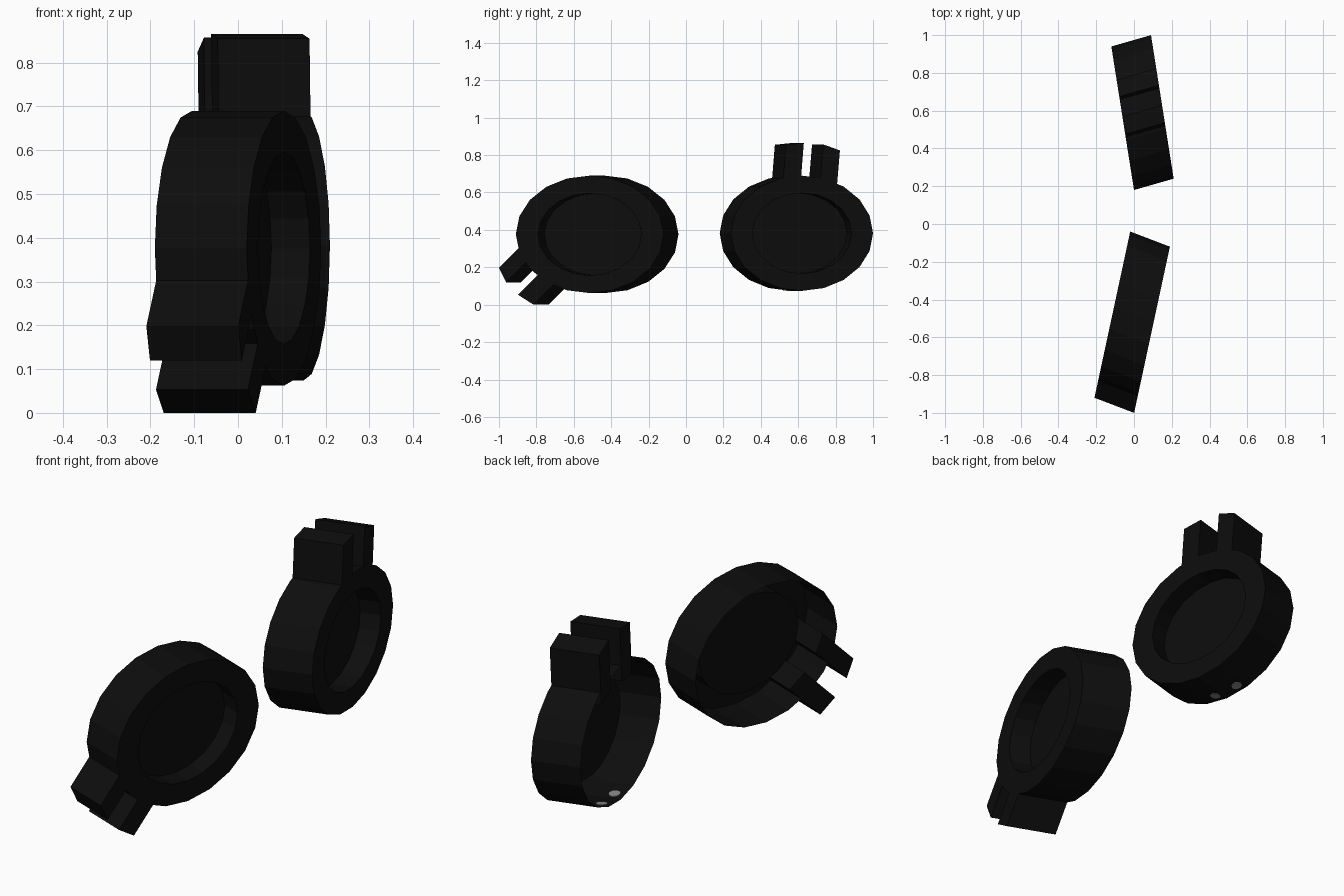
import bpy, bmesh, math
from mathutils import Vector

if "Cube" in bpy.data.objects:
    bpy.data.objects.remove(bpy.data.objects["Cube"])


def material(name, v):
    m = bpy.data.materials.new(name)
    m.diffuse_color = (v, v, v, 1)
    m.use_nodes = True
    m.node_tree.nodes["Principled BSDF"].inputs["Base Color"].default_value = m.diffuse_color
    return m


BLACK = material("black", 0.004)
GREY = material("grey", 0.25)
SIDES = 20


def finish(bm, name, mat):
    bmesh.ops.recalc_face_normals(bm, faces=bm.faces[:])
    me = bpy.data.meshes.new(name)
    bm.to_mesh(me)
    bm.free()
    me.materials.append(mat)
    ob = bpy.data.objects.new(name, me)
    bpy.context.collection.objects.link(ob)
    return ob


class Frame:
    """Skewed frame of one housing: u across, v up, w through the thickness."""
    def __init__(self, centre, across, height, through):
        self.c, self.e, self.h, self.a = (Vector(centre), Vector(across), height,
                                          Vector(through))

    def at(self, u, v, w):
        return self.c + self.e * u + Vector((0, 0, self.h * v)) + self.a * w

    def yz(self, y, z):
        return (y - self.c.y) / self.e.y, (z - self.c.z) / self.h


def housing(name, f):
    # thin shell open at the back, with a front rim and a recessed floor
    bm = bmesh.new()
    rings = []
    for r, w in [(1, -0.5), (1, 0.5), (0.7, 0.5), (0.7, 0.08)]:
        rings.append([bm.verts.new(f.at(r * math.cos(t), r * math.sin(t), w))
                      for t in [math.tau * i / SIDES for i in range(SIDES)]])
    for p, q in zip(rings, rings[1:]):
        for i in range(SIDES):
            j = (i + 1) % SIDES
            bm.faces.new((p[i], p[j], q[j], q[i]))
    bm.faces.new(rings[-1])
    finish(bm, name, BLACK)


def prism(name, f, uv, mat):
    # extrude a profile through the whole thickness
    bm = bmesh.new()
    lo, hi = ([bm.verts.new(f.at(u, v, w)) for u, v in uv] for w in (-0.5, 0.5))
    n = len(uv)
    for i in range(n):
        j = (i + 1) % n
        bm.faces.new((lo[i], lo[j], hi[j], hi[i]))
    bm.faces.new(lo)
    bm.faces.new(hi)
    finish(bm, name, mat)


def spot(name, f, u0, w0):
    # small plate lying on the underside of the shell
    bm = bmesh.new()
    rows = []
    for d in (-0.01, 0.01):
        row = []
        for i in range(10):
            t = math.tau * i / 10
            u = u0 + 0.065 * math.cos(t)
            row.append(bm.verts.new(f.at(u, -1 + 0.158 * abs(u) + d,
                                         w0 + 0.11 * math.sin(t))))
        rows.append(row)
        bm.faces.new(row)
    for i in range(10):
        j = (i + 1) % 10
        bm.faces.new((rows[0][i], rows[0][j], rows[1][j], rows[1][i]))
    finish(bm, name, GREY)


front = Frame((0, -0.475, 0.376), (0.085, 0.395, 0), 0.314, (0.21, -0.08, 0))
rear = Frame((0.045, 0.59, 0.382), (-0.06, 0.38, 0), 0.308, (0.21, 0.06, 0))
housing("front_housing", front)
housing("rear_housing", rear)

# pairs of mounting lugs: two tip corners and the vector to the base (y, z)
lugs = [
    ("front_lug_upper", front, (-0.96, 0.198), (-0.922, 0.12), (0.17, 0.17)),
    ("front_lug_lower", front, (-0.858, 0.053), (-0.775, 0.0), (0.17, 0.17)),
    ("rear_lug_inner", rear, (0.505, 0.855), (0.60, 0.865), (-0.02, -0.25)),
    ("rear_lug_outer", rear, (0.704, 0.857), (0.793, 0.825), (-0.02, -0.24)),
]
for name, f, p, q, d in lugs:
    pts = [p, q, (q[0] + d[0], q[1] + d[1]), (p[0] + d[0], p[1] + d[1])]
    prism(name, f, [f.yz(*pt) for pt in pts], BLACK)

# grey spots under the rear housing
spot("rear_spot_a", rear, -0.09, -0.3)
spot("rear_spot_b", rear, 0.23, -0.3)
